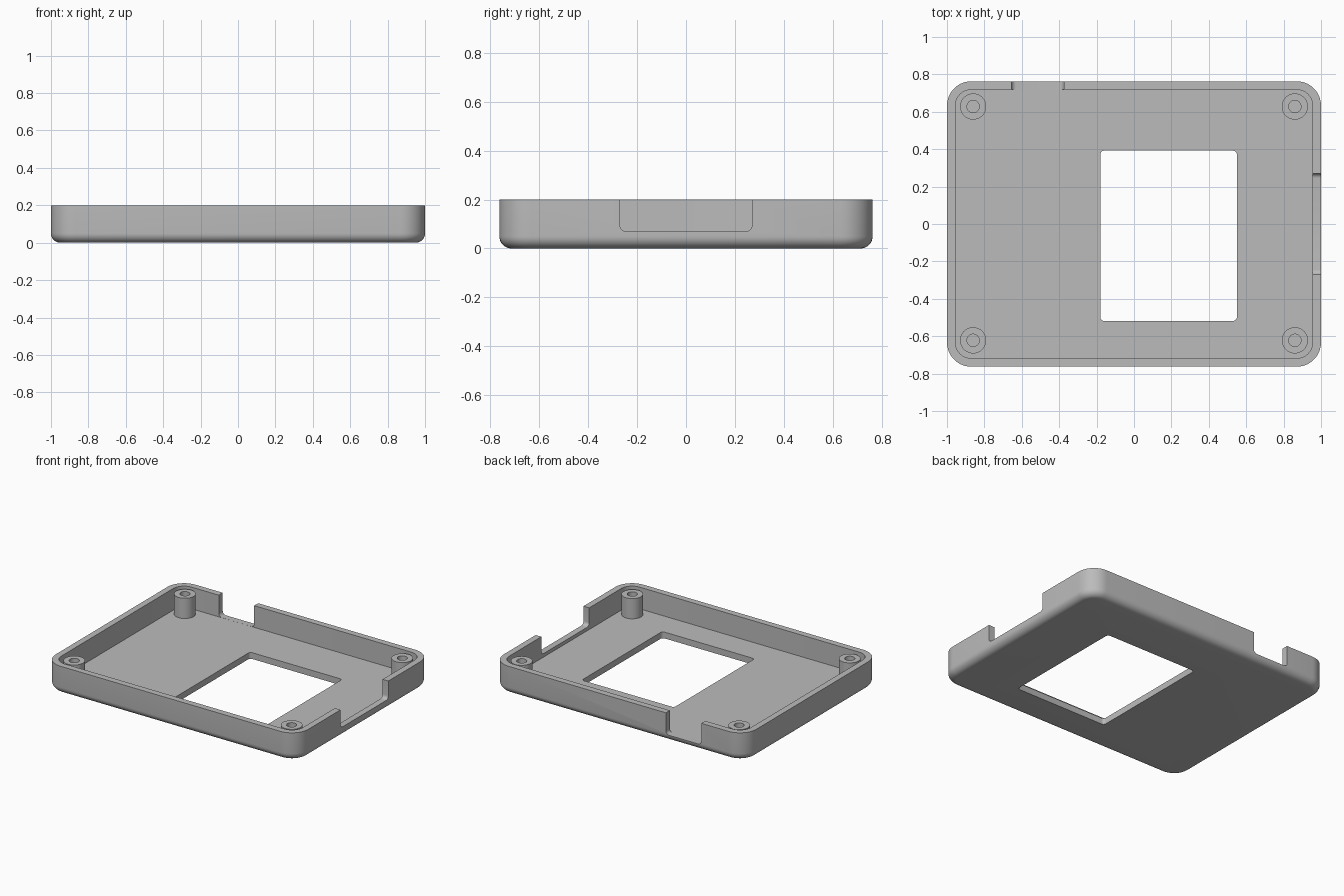
import bpy, bmesh
from math import pi, sin, cos

cube = bpy.data.objects.get("Cube")
if cube:
    bpy.data.objects.remove(cube, do_unlink=True)

HX, HY, HEIGHT = 1.0, 0.763, 0.2      # outer half sizes and height
WALL, FLOOR, CORNER, FILLET = 0.045, 0.045, 0.13, 0.05

grey = bpy.data.materials.new("plain grey")
grey.use_nodes = True
colour = (0.5, 0.5, 0.5, 1)
grey.diffuse_color = colour
grey.node_tree.nodes["Principled BSDF"].inputs["Base Color"].default_value = colour


def rounded_rect(hx, hy, r, steps=10):
    """Counter-clockwise outline of a rounded rectangle."""
    pts = []
    for k, (sx, sy) in enumerate([(1, 1), (-1, 1), (-1, -1), (1, -1)]):
        for i in range(steps + 1):
            a = (k + i / steps) * pi / 2
            pts.append((sx * (hx - r) + r * cos(a), sy * (hy - r) + r * sin(a)))
    return pts


def circle(r, n=40):
    return [(r * cos(2 * pi * i / n), r * sin(2 * pi * i / n)) for i in range(n)]


def stack(name, rings):
    """Closed solid skinned through a list of (outline, z) rings."""
    bm = bmesh.new()
    loops = [[bm.verts.new((x, y, z)) for x, y in pts] for pts, z in rings]
    for a, b in zip(loops, loops[1:]):
        for i in range(len(a)):
            j = (i + 1) % len(a)
            bm.faces.new((a[i], a[j], b[j], b[i]))
    bm.faces.new(loops[0][::-1])
    bm.faces.new(loops[-1])
    bmesh.ops.recalc_face_normals(bm, faces=bm.faces)
    mesh = bpy.data.meshes.new(name)
    bm.to_mesh(mesh)
    bm.free()
    mesh.materials.append(grey)
    obj = bpy.data.objects.new(name, mesh)
    bpy.context.collection.objects.link(obj)
    return obj


def smooth(obj):
    bpy.ops.object.select_all(action="DESELECT")
    obj.select_set(True)
    bpy.context.view_layer.objects.active = obj
    bpy.ops.object.shade_smooth_by_angle(angle=pi / 6)


def cut(target, cutter):
    """Subtract the cutter, bake the result and discard the cutter."""
    mod = target.modifiers.new("cut", "BOOLEAN")
    mod.operation, mod.solver, mod.object = "DIFFERENCE", "EXACT", cutter
    cutter.hide_render = True
    bpy.context.view_layer.update()
    deps = bpy.context.evaluated_depsgraph_get()
    baked = bpy.data.meshes.new_from_object(target.evaluated_get(deps))
    target.modifiers.clear()
    target.data = baked
    bpy.data.objects.remove(cutter, do_unlink=True)


# Tray: filleted underside, outer wall, rim, inner wall and floor
rings = []
for i in range(9):
    a = i / 8 * pi / 2
    d = FILLET * (1 - sin(a))
    rings.append((rounded_rect(HX - d, HY - d, CORNER - d), FILLET * (1 - cos(a))))
inner = rounded_rect(HX - WALL, HY - WALL, CORNER - WALL)
rings += [(rounded_rect(HX, HY, CORNER), HEIGHT), (inner, HEIGHT), (inner, FLOOR)]
tray = stack("tray", rings)

# Window through the floor
window = stack("window_cutter", [(rounded_rect(0.365, 0.455, 0.02, 5), z) for z in (-0.1, 0.1)])
window.location = (0.185, -0.063, 0)
cut(tray, window)


def notch(half_width, bottom, location, turn):
    """Slot in a wall, open at the top, with rounded lower corners."""
    half = 0.15
    outline = rounded_rect(half_width, half, 0.025, 6)
    cutter = stack("notch_cutter", [(outline, -0.06), (outline, 0.06)])
    cutter.rotation_euler = (pi / 2, 0, turn)
    cutter.location = (*location, bottom + half)
    cut(tray, cutter)


notch(0.27, 0.07, (HX - 0.02, 0), pi / 2)             # left side port
notch(0.14, FLOOR + 0.0005, (-0.515, HY - 0.02), 0)   # back port
smooth(tray)

# Screw posts with blind holes
for sx, side in ((1, "left"), (-1, "right")):
    for y, end in ((0.628, "back"), (-0.622, "front")):
        post = stack(f"{end}_{side}_screw_post", [
            (circle(0.07), FLOOR - 0.005), (circle(0.07), 0.19),
            (circle(0.033), 0.19), (circle(0.033), FLOOR)])
        post.location = (sx * 0.86, y, 0)
        smooth(post)
